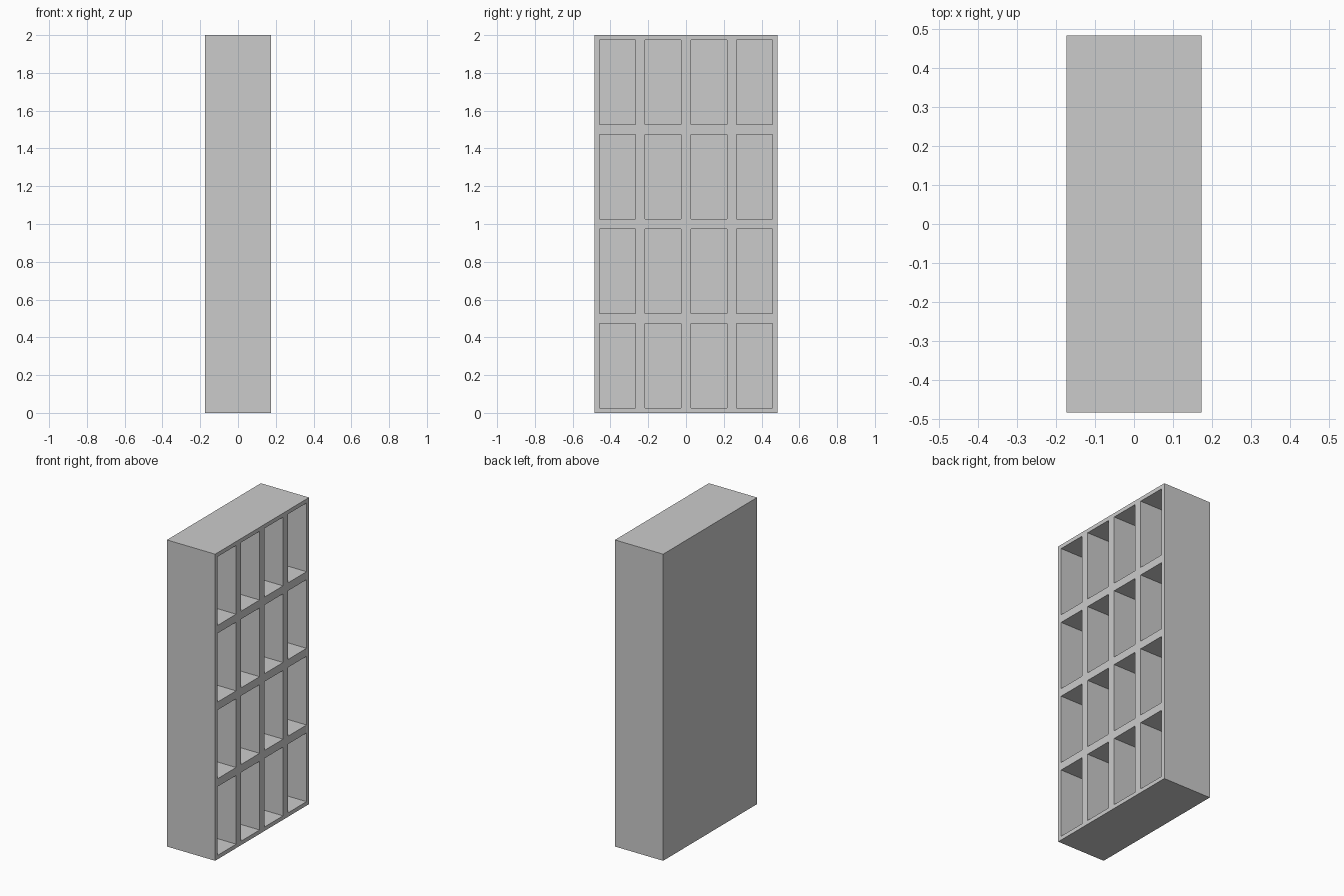
import bpy, bmesh
from mathutils import Matrix, Vector

if "Cube" in bpy.data.objects:
    bpy.data.objects.remove(bpy.data.objects["Cube"])

DEPTH, WIDTH, HEIGHT = 0.348, 0.968, 2.0   # x, y, z
COLS, ROWS = 4, 4
WALL = 0.026                               # half of the bar between two cells
BACK = 0.026                               # back panel thickness

bm = bmesh.new()

# Solid block standing on the floor
bmesh.ops.create_cube(bm, size=1, matrix=Matrix.Translation((0, 0, HEIGHT / 2))
                      @ Matrix.Diagonal((DEPTH, WIDTH, HEIGHT, 1)))


def cut(point, normal):
    bmesh.ops.bisect_plane(bm, geom=bm.verts[:] + bm.edges[:] + bm.faces[:],
                           plane_co=point, plane_no=normal)


# Divide into a grid of compartments
for i in range(1, COLS):
    cut((0, -WIDTH / 2 + i * WIDTH / COLS, 0), (0, 1, 0))
for j in range(1, ROWS):
    cut((0, 0, j * HEIGHT / ROWS), (0, 0, 1))

# Frame each compartment on the open (+x) side and push it back
bm.normal_update()
cells = [f for f in bm.faces if f.normal.x > 0.9]
bmesh.ops.inset_individual(bm, faces=cells, thickness=WALL, use_even_offset=True)
pushed = bmesh.ops.extrude_discrete_faces(bm, faces=cells)["faces"]
for f in pushed:
    bmesh.ops.translate(bm, verts=f.verts[:], vec=Vector((BACK - DEPTH, 0, 0)))

# Merge the flat outer faces again
bm.normal_update()
outer = [f for f in bm.faces if f.normal.x < 0.9
         and all(abs(v.co.x) > DEPTH / 2 - 1e-4 for v in f.verts)]
bmesh.ops.dissolve_limit(bm, angle_limit=0.01, verts=[],
                         edges=list({e for f in outer for e in f.edges
                                     if all(g in outer for g in e.link_faces)}))

mesh = bpy.data.meshes.new("shelf_unit")
bm.to_mesh(mesh)
bm.free()
shelf = bpy.data.objects.new("shelf_unit", mesh)
bpy.context.collection.objects.link(shelf)
